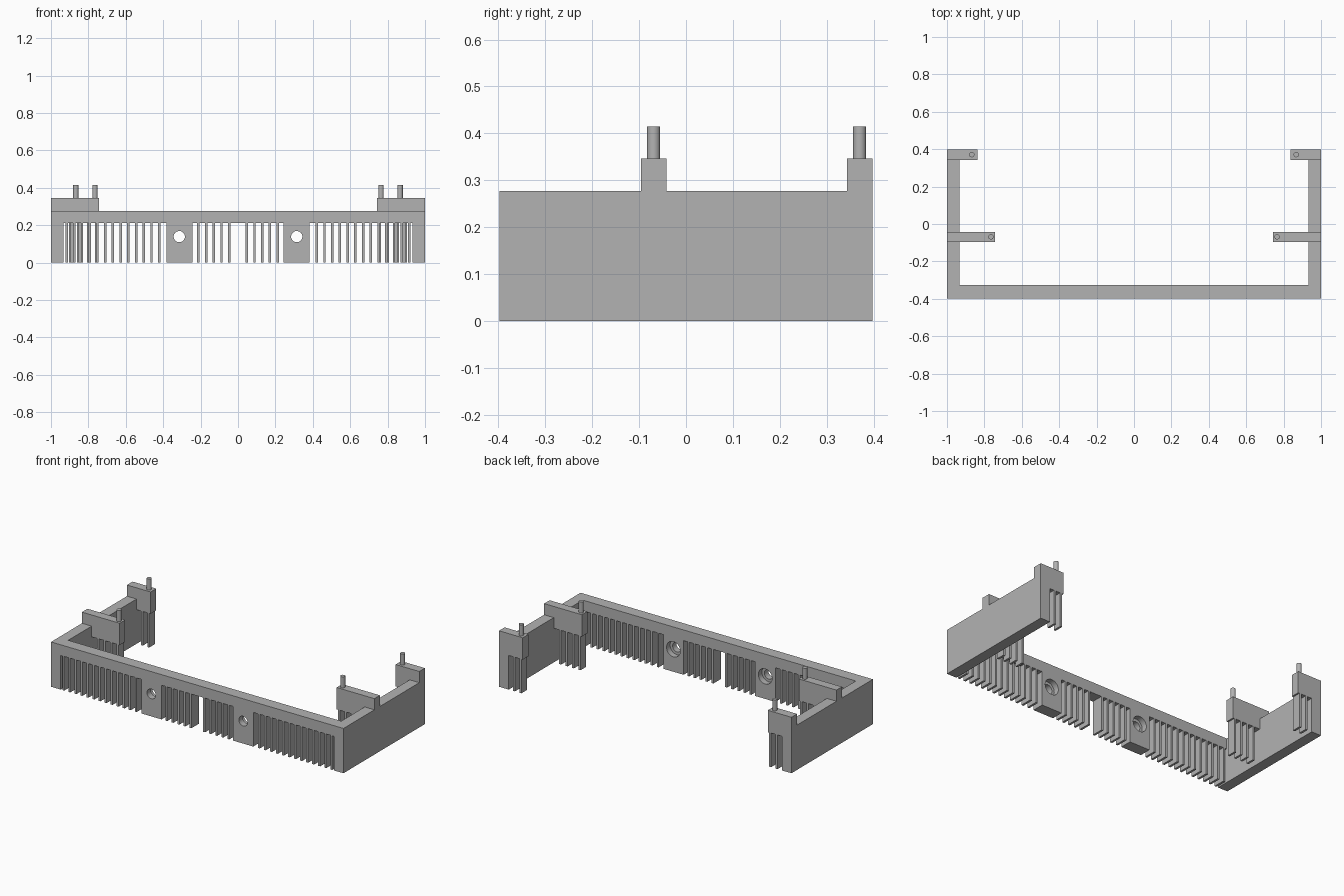
import bpy
import bmesh
from math import pi
from mathutils import Matrix, Vector

if "Cube" in bpy.data.objects:
    bpy.data.objects.remove(bpy.data.objects["Cube"])

# One plain grey for the whole model
grey = bpy.data.materials.new("plain grey")
grey.use_nodes = True
grey.diffuse_color = (0.45, 0.45, 0.45, 1)
grey.node_tree.nodes["Principled BSDF"].inputs["Base Color"].default_value = grey.diffuse_color

# Shared dimensions
DEPTH = 0.398          # half of the overall y size
WALL_X = 0.934         # inner face of the side walls
FRONT_IN = -0.325      # inner face of the front wall
TOP = 0.277
SLOT_TOP = 0.211
BRACKET_TOP = 0.346
FIN = 0.013
PITCH = 0.0413


def add_box(bm, lo, hi):
    lo, hi = Vector(lo), Vector(hi)
    place = Matrix.Translation((lo + hi) / 2) @ Matrix.Diagonal((*(hi - lo), 1))
    bmesh.ops.create_cube(bm, size=1, matrix=place)


def finish(name, bm, mirror=True):
    bmesh.ops.recalc_face_normals(bm, faces=bm.faces)
    mesh = bpy.data.meshes.new(name)
    bm.to_mesh(mesh)
    bm.free()
    mesh.materials.append(grey)
    obj = bpy.data.objects.new(name, mesh)
    bpy.context.collection.objects.link(obj)
    if mirror:
        obj.modifiers.new("both sides", 'MIRROR')
    return obj


def boxes(name, bounds, mirror=True):
    bm = bmesh.new()
    for lo, hi in bounds:
        add_box(bm, lo, hi)
    return finish(name, bm, mirror)


def cylinder(name, radius, length, centre, rotation=Matrix(), mirror=True):
    bm = bmesh.new()
    bmesh.ops.create_cone(bm, cap_ends=True, segments=32, radius1=radius, radius2=radius,
                          depth=length, matrix=Matrix.Translation(centre) @ rotation)
    return finish(name, bm, mirror)


def select_only(obj):
    bpy.ops.object.select_all(action='DESELECT')
    obj.select_set(True)
    bpy.context.view_layer.objects.active = obj


def smooth(obj):
    select_only(obj)
    bpy.ops.object.shade_smooth_by_angle(angle=pi / 6)


def fins(name, xs, y0, y1):
    boxes(name, [((x - FIN / 2, y0, 0), (x + FIN / 2, y1, SLOT_TOP)) for x in xs])


# Frame: side walls and the rail along the front
boxes("side_walls", [((WALL_X, -DEPTH, 0), (1, DEPTH, TOP))])
boxes("front_rail", [((-WALL_X, -DEPTH, SLOT_TOP), (WALL_X, FRONT_IN, TOP))], mirror=False)

# Front comb, in an inner and an outer group on each side
fins("inner_front_fins", [0.047 + PITCH * i for i in range(5)], -DEPTH, FRONT_IN)
fins("outer_front_fins", [0.421 + PITCH * i for i in range(13)], -DEPTH, FRONT_IN)

# Mounting blocks with a through hole and a wider counterbore from behind
block = boxes("mounting_blocks", [((0.244, -DEPTH, 0), (0.383, FRONT_IN, SLOT_TOP))], mirror=False)
turn = Matrix.Rotation(pi / 2, 4, 'X')
for radius, length, y in ((0.03, 0.3, -0.36), (0.047, 0.1, FRONT_IN + 0.015)):
    cutter = cylinder("hole_cutter", radius, length, (0.314, y, 0.139), turn, mirror=False)
    cutter.hide_render = True
    cut = block.modifiers.new("hole", 'BOOLEAN')
    cut.operation = 'DIFFERENCE'
    cut.solver = 'EXACT'
    cut.object = cutter
    select_only(block)
    bpy.ops.object.modifier_apply(modifier=cut.name)
    bpy.data.objects.remove(cutter)
block.modifiers.new("both sides", 'MIRROR')
smooth(block)


# Brackets: hooked over the side wall, with a short comb below and a pin on top
def bracket(label, end_x, y0, y1, pin_x, fin_count):
    profile = [(end_x, SLOT_TOP), (WALL_X, SLOT_TOP), (WALL_X, TOP),
               (1, TOP), (1, BRACKET_TOP), (end_x, BRACKET_TOP)]
    bm = bmesh.new()
    face = bm.faces.new([bm.verts.new((x, y0, z)) for x, z in profile])
    extruded = bmesh.ops.extrude_face_region(bm, geom=[face])["geom"]
    moved = [v for v in extruded if isinstance(v, bmesh.types.BMVert)]
    bmesh.ops.translate(bm, verts=moved, vec=(0, y1 - y0, 0))
    finish(label + "_brackets", bm)
    fins(label + "_bracket_fins", [end_x + 0.016 + 0.044 * i for i in range(fin_count)], y0, y1)
    pin = cylinder(label + "_pins", 0.014, 0.078, (pin_x, (y0 + y1) / 2, 0.375))
    smooth(pin)


bracket("middle", 0.742, -0.096, -0.042, 0.765, 4)
bracket("rear", 0.838, 0.343, DEPTH, 0.867, 2)
